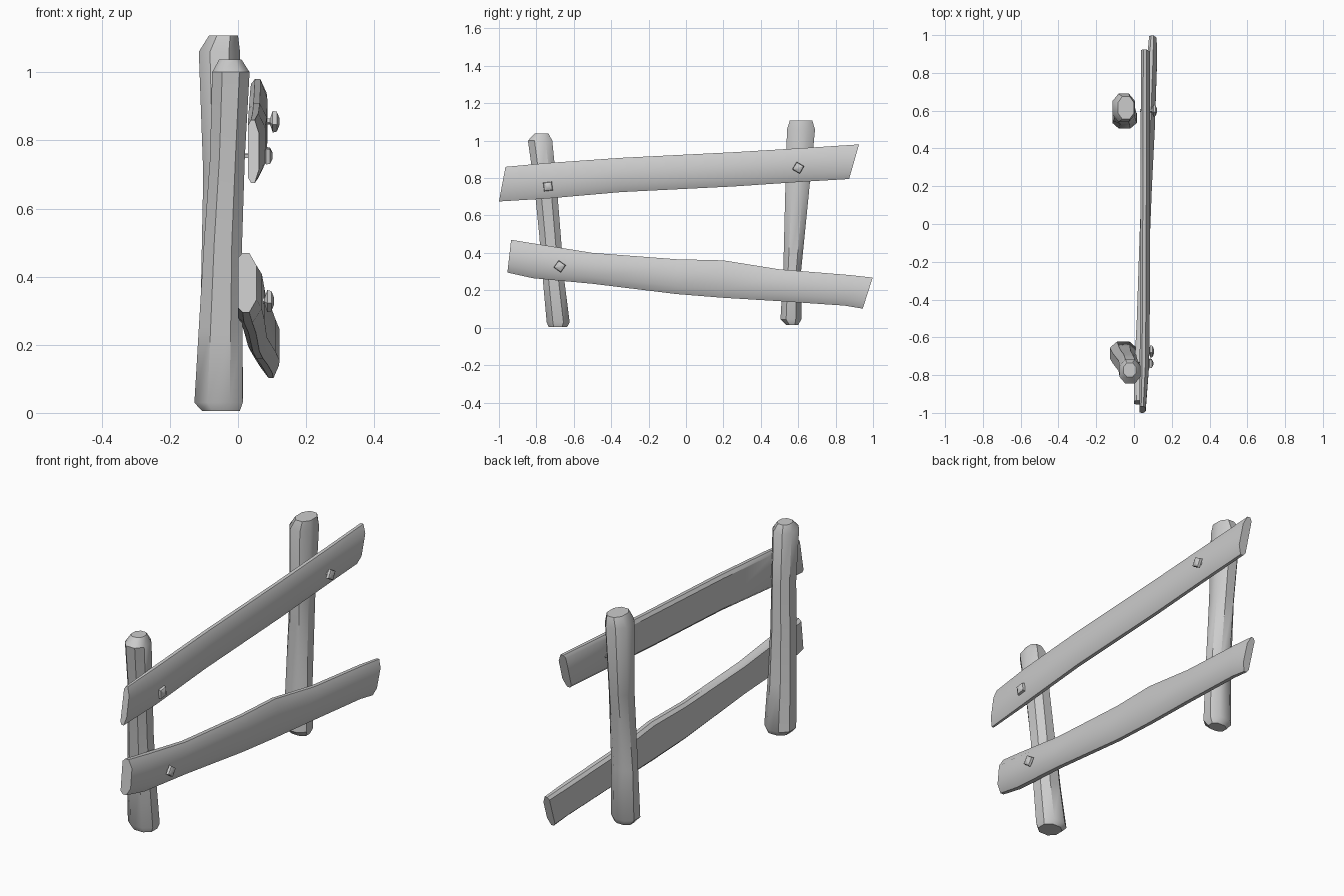
import bpy, bmesh, math
from mathutils import Vector

if "Cube" in bpy.data.objects:
    bpy.data.objects.remove(bpy.data.objects["Cube"])

grey = bpy.data.materials.new("weathered grey")
grey.use_nodes = True
COLOUR = (0.6, 0.6, 0.6, 1)
grey.diffuse_color = COLOUR
grey.node_tree.nodes["Principled BSDF"].inputs["Base Color"].default_value = COLOUR


def loft(name, rings, angle=40):
    """Skin a row of equal rings, close both ends and shade."""
    bm = bmesh.new()
    loops = [[bm.verts.new(p) for p in ring] for ring in rings]
    n = len(loops[0])
    for a, b in zip(loops, loops[1:]):
        for i in range(n):
            j = (i + 1) % n
            bm.faces.new((a[i], a[j], b[j], b[i]))
    bm.faces.new(loops[0][::-1])
    bm.faces.new(loops[-1])
    bmesh.ops.recalc_face_normals(bm, faces=bm.faces)
    mesh = bpy.data.meshes.new(name)
    bm.to_mesh(mesh)
    bm.free()
    mesh.materials.append(grey)
    obj = bpy.data.objects.new(name, mesh)
    bpy.context.collection.objects.link(obj)
    bpy.ops.object.select_all(action="DESELECT")
    obj.select_set(True)
    bpy.context.view_layer.objects.active = obj
    bpy.ops.object.shade_smooth_by_angle(angle=math.radians(angle))
    return obj


def chamfered(c):
    """Unit square with cut corners."""
    return [(c, 0), (1 - c, 0), (1, c), (1, 1 - c),
            (1 - c, 1), (c, 1), (0, 1 - c), (0, c)]


def post(name, stations):
    """Stations: height, x range, y range."""
    loft(name, [[(x0 + u * (x1 - x0), y0 + v * (y1 - y0), z)
                 for u, v in chamfered(0.27)]
                for z, x0, x1, y0, y1 in stations])


# Plank section: flat back, rounded outer face (depth, height)
PLANK = [(0, 0.08), (0.25, 0), (0.6, 0), (1, 0.22),
         (1, 0.78), (0.6, 1), (0.25, 1), (0, 0.92)]


def plank(name, stations):
    """Stations: bottom y, z, top y, z, then x range."""
    loft(name, [[(x0 + u * (x1 - x0), yb + v * (yt - yb), zb + v * (zt - zb))
                 for u, v in PLANK]
                for yb, zb, yt, zt, x0, x1 in stations])


# Posts
post("front_post", [
    (0.005, -0.105, 0.005, -0.735, -0.635),
    (0.03, -0.128, 0.014, -0.745, -0.622),
    (0.25, -0.115, 0.013, -0.765, -0.65),
    (0.5, -0.1, 0.012, -0.785, -0.67),
    (0.75, -0.082, 0.02, -0.81, -0.69),
    (1.0, -0.076, 0.034, -0.845, -0.715),
    (1.038, -0.055, 0.01, -0.81, -0.735)])
post("back_post", [
    (0.015, -0.09, 0.0, 0.535, 0.6),
    (0.045, -0.115, 0.015, 0.505, 0.617),
    (0.3, -0.11, 0.012, 0.52, 0.615),
    (0.7, -0.102, 0.004, 0.53, 0.655),
    (1.06, -0.115, 0.006, 0.54, 0.69),
    (1.108, -0.085, 0.0, 0.555, 0.675)])

# Planks
plank("upper_plank", [
    (-1.0, 0.675, -0.965, 0.86, 0.03, 0.062),
    (-0.75, 0.69, -0.75, 0.88, 0.03, 0.08),
    (-0.35, 0.725, -0.35, 0.908, 0.032, 0.085),
    (0.25, 0.755, 0.25, 0.938, 0.034, 0.086),
    (0.65, 0.782, 0.65, 0.962, 0.036, 0.086),
    (0.872, 0.795, 0.925, 0.98, 0.038, 0.084)])
plank("lower_plank", [
    (-0.955, 0.295, -0.935, 0.47, 0.0, 0.055),
    (-0.82, 0.265, -0.8, 0.448, 0.0, 0.07),
    (-0.5, 0.235, -0.5, 0.4, 0.015, 0.078),
    (-0.05, 0.18, -0.05, 0.366, 0.03, 0.085),
    (0.2, 0.16, 0.2, 0.36, 0.04, 0.095),
    (0.5, 0.142, 0.5, 0.312, 0.052, 0.11),
    (0.85, 0.118, 0.87, 0.282, 0.068, 0.122),
    (0.945, 0.102, 0.998, 0.268, 0.08, 0.12)])


def nail(name, y, z, tip, turn):
    """Square nail with a domed head, pointing along x."""
    profile = [(-0.09, 0.008), (-0.028, 0.009), (-0.02, 0.033),
               (-0.008, 0.03), (0, 0.01)]
    rings = []
    for dx, r in profile:
        angles = [math.radians(turn + 90 * k) for k in range(4)]
        rings.append([Vector((tip + dx, y + r * math.cos(a), z + r * math.sin(a)))
                      for a in angles])
    loft(name, rings, 30)


# Nails
nail("upper_front_nail", -0.738, 0.755, 0.102, 52)
nail("upper_back_nail", 0.6, 0.855, 0.122, 15)
nail("lower_front_nail", -0.675, 0.328, 0.106, 10)
